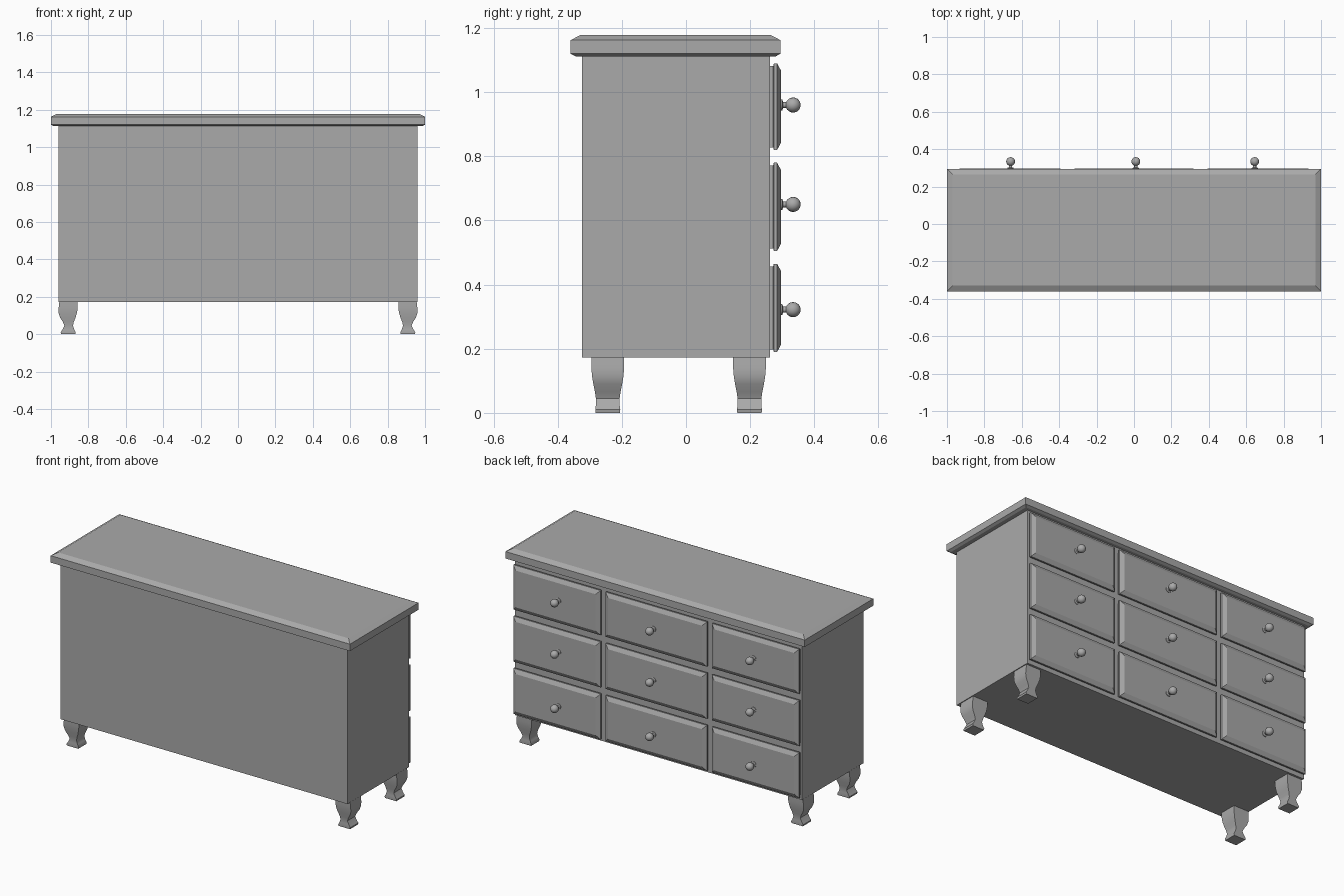
import bpy
import bmesh
import math
from mathutils import Matrix, Vector

cube = bpy.data.objects.get("Cube")
if cube:
    bpy.data.objects.remove(cube, do_unlink=True)

GREY = (0.4, 0.4, 0.4, 1.0)
grey = bpy.data.materials.new("plain_grey")
grey.use_nodes = True
grey.diffuse_color = GREY
grey.node_tree.nodes["Principled BSDF"].inputs["Base Color"].default_value = GREY


def finish(name, bm, smooth_angle=None):
    bmesh.ops.recalc_face_normals(bm, faces=bm.faces)
    mesh = bpy.data.meshes.new(name)
    bm.to_mesh(mesh)
    bm.free()
    mesh.materials.append(grey)
    obj = bpy.data.objects.new(name, mesh)
    bpy.context.collection.objects.link(obj)
    if smooth_angle:
        bpy.ops.object.select_all(action='DESELECT')
        obj.select_set(True)
        bpy.context.view_layer.objects.active = obj
        bpy.ops.object.shade_smooth_by_angle(angle=math.radians(smooth_angle))
    return obj


def loft(name, rings, smooth_angle=None):
    """Skin a stack of closed rings and cap both ends."""
    bm = bmesh.new()
    loops = [[bm.verts.new(p) for p in ring] for ring in rings]
    for low, high in zip(loops, loops[1:]):
        for i in range(len(low)):
            j = (i + 1) % len(low)
            bm.faces.new((low[i], low[j], high[j], high[i]))
    bm.faces.new(loops[0])
    bm.faces.new(loops[-1])
    return finish(name, bm, smooth_angle)


def rect(a0, a1, b0, b1):
    return [(a0, b0), (a1, b0), (a1, b1), (a0, b1)]


# Carcass with three deep openings in its underside
BACK, FRONT, BASE, HEAD = -0.325, 0.262, 0.172, 1.115
HOLES = [(-0.82, -0.51), (-0.2, 0.2), (0.51, 0.82)]
HOLE_Y = (-0.2, 0.11)
bm = bmesh.new()
bmesh.ops.create_cube(bm, size=1)
bmesh.ops.scale(bm, vec=(1.92, FRONT - BACK, HEAD - BASE), verts=bm.verts)
bmesh.ops.translate(bm, vec=(0, (FRONT + BACK) / 2, (HEAD + BASE) / 2), verts=bm.verts)
cuts = [((x, 0, 0), (1, 0, 0)) for hole in HOLES for x in hole]
cuts += [((0, y, 0), (0, 1, 0)) for y in HOLE_Y]
for point, normal in cuts:
    bmesh.ops.bisect_plane(bm, geom=bm.verts[:] + bm.edges[:] + bm.faces[:],
                           plane_co=point, plane_no=normal)
openings = []
for face in bm.faces:
    c = face.calc_center_median()
    if (c.z < BASE + 0.01 and HOLE_Y[0] < c.y < HOLE_Y[1]
            and any(a < c.x < b for a, b in HOLES)):
        openings.append(face)
pushed = bmesh.ops.extrude_face_region(bm, geom=openings)["geom"]
bmesh.ops.translate(bm, vec=(0, 0, 0.6),
                    verts=[v for v in pushed if isinstance(v, bmesh.types.BMVert)])
finish("carcass", bm)

# Overhanging top with a chamfered upper edge
loft("table_top", [
    [(x, y, z) for x, y in rect(-1 + i, 1 - i, -0.36 + i, 0.295 - i)]
    for i, z in [(0.015, 1.112), (0, 1.12), (0, 1.162), (0.03, 1.178)]])

# Drawers: three columns by three rows, each with one knob
COLUMNS = [("right", -0.955, -0.372, -0.66),
           ("middle", -0.338, 0.338, 0.01),
           ("left", 0.372, 0.955, 0.645)]
ROWS = [("bottom", 0.19, 0.465, 0.322),
        ("centre", 0.505, 0.78, 0.65),
        ("top", 0.82, 1.09, 0.96)]
PANEL = [(0.008, 0.26), (0.008, 0.272), (0, 0.274), (0, 0.284), (0.024, 0.297)]
KNOB = [(0.017, 0.294), (0.017, 0.3), (0.009, 0.303), (0.009, 0.315)]
BALL, BALL_Y, SIDES = 0.0235, 0.334, 16
for k in range(1, 9):
    t = math.radians(140 - 17 * k)
    KNOB.append((BALL * math.sin(t), BALL_Y - BALL * math.cos(t + math.pi)))
# Ball section runs from the stem round to the outer pole
KNOB[4:] = [(BALL * math.sin(t), BALL_Y - BALL * math.cos(t))
            for t in (math.radians(22 + 17 * k) for k in range(10))]

for column, x0, x1, knob_x in COLUMNS:
    for row, z0, z1, knob_z in ROWS:
        loft(f"drawer_{row}_{column}", [
            [(x, y, z) for x, z in rect(x0 + i, x1 - i, z0 + i, z1 - i)]
            for i, y in PANEL])
        loft(f"knob_{row}_{column}", [
            [(knob_x + r * math.cos(a), y, knob_z + r * math.sin(a))
             for a in (math.tau * s / SIDES for s in range(SIDES))]
            for r, y in KNOB], 40)

# Curved legs: height, inner x, outer x, half depth
LEG = [(0.0, 0.87, 0.946, 0.038), (0.01, 0.868, 0.948, 0.039),
       (0.025, 0.876, 0.938, 0.037), (0.045, 0.882, 0.928, 0.037),
       (0.065, 0.878, 0.936, 0.040), (0.09, 0.868, 0.952, 0.045),
       (0.115, 0.861, 0.96, 0.049), (0.14, 0.857, 0.959, 0.051),
       (0.174, 0.857, 0.955, 0.051)]
for side, sign in (("left", 1), ("right", -1)):
    for place, yc in (("front", -0.244), ("back", 0.198)):
        loft(f"leg_{place}_{side}", [
            [(sign * x, y, z) for x, y in rect(xi, xo, yc - d, yc + d)]
            for z, xi, xo, d in LEG], 45)
